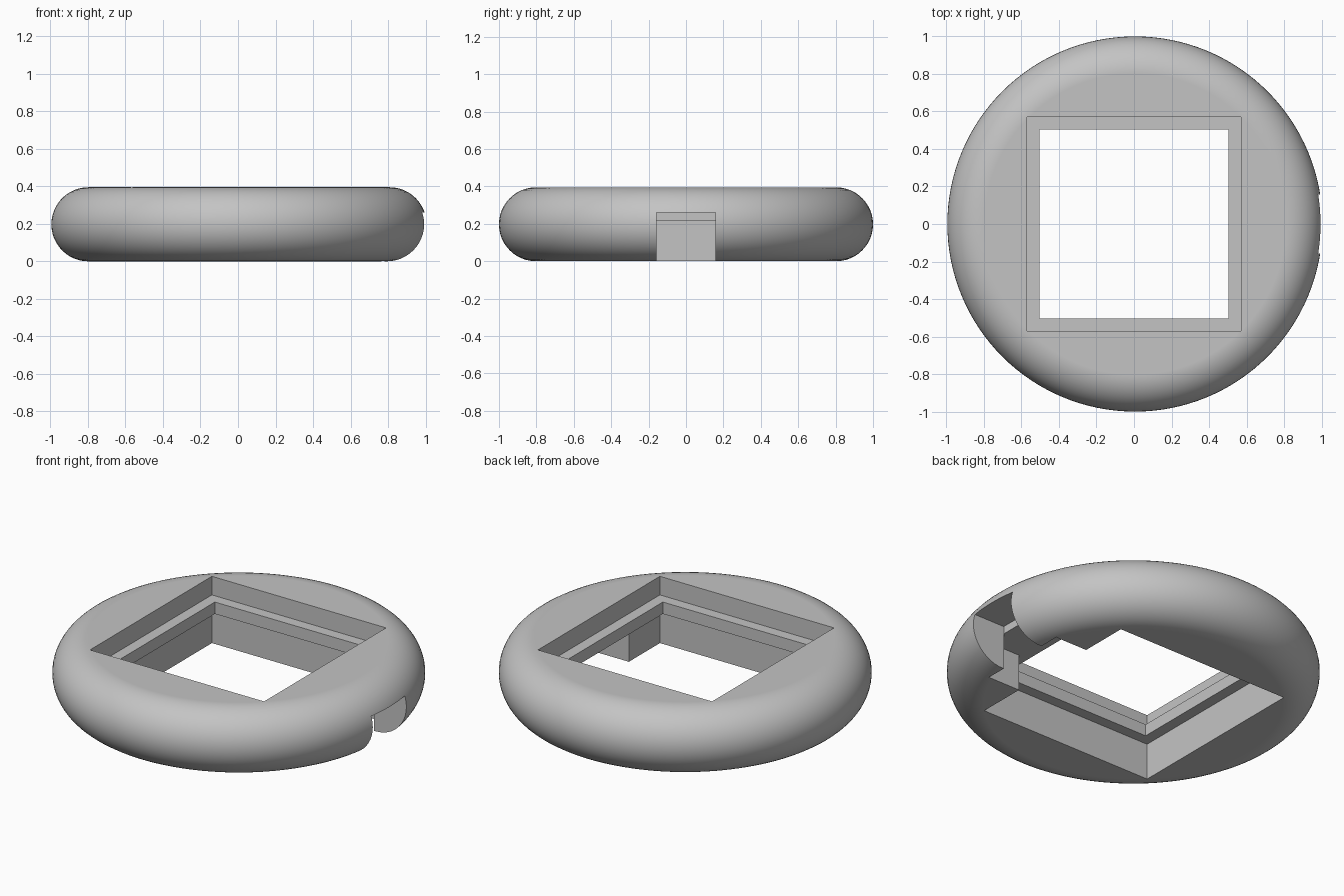
import bpy, bmesh, math

if "Cube" in bpy.data.objects:
    bpy.data.objects.remove(bpy.data.objects["Cube"], do_unlink=True)

HEIGHT = 0.395
ROUND = HEIGHT / 2
SHIFT = 0.005      # balances the width lost to the side notch

grey = bpy.data.materials.new("light_grey")
grey.use_nodes = True
GREY = (0.55, 0.55, 0.55, 1)
grey.diffuse_color = GREY
grey.node_tree.nodes["Principled BSDF"].inputs["Base Color"].default_value = GREY


def make_object(name, bm):
    mesh = bpy.data.meshes.new(name)
    bmesh.ops.recalc_face_normals(bm, faces=bm.faces)
    bm.to_mesh(mesh)
    bm.free()
    mesh.materials.append(grey)
    ob = bpy.data.objects.new(name, mesh)
    bpy.context.collection.objects.link(ob)
    return ob


def round_disc(name, segments=128, arc=24):
    """Solid disc with a half-round rim, lathed from rings of vertices."""
    bm = bmesh.new()
    rings = []
    for i in range(arc + 1):
        a = math.pi * (i / arc - 0.5)
        r = 1 - ROUND + ROUND * math.cos(a)
        z = ROUND + ROUND * math.sin(a)
        turns = [2 * math.pi * k / segments for k in range(segments)]
        rings.append([bm.verts.new((r * math.cos(t) + SHIFT, r * math.sin(t), z))
                      for t in turns])
    for low, high in zip(rings, rings[1:]):
        for k in range(segments):
            n = (k + 1) % segments
            bm.faces.new((low[k], low[n], high[n], high[k]))
    bm.faces.new(rings[0][::-1])
    bm.faces.new(rings[-1])
    return make_object(name, bm)


def cut_box(target, name, x, y, z):
    """Subtract a box given by its (min, max) ranges."""
    bm = bmesh.new()
    bmesh.ops.create_cube(bm, size=1)
    for v in bm.verts:
        v.co = [r[0] if c < 0 else r[1] for c, r in zip(v.co, (x, y, z))]
    cutter = make_object(name, bm)
    cutter.hide_render = True
    mod = target.modifiers.new(name, "BOOLEAN")
    mod.operation = "DIFFERENCE"
    mod.solver = "EXACT"
    mod.object = cutter
    bpy.context.view_layer.objects.active = target
    bpy.ops.object.modifier_apply(modifier=name)
    bpy.data.objects.remove(cutter, do_unlink=True)


base = round_disc("round_base")
wide, inner = (-0.57, 0.57), (-0.505, 0.505)

# Square opening: upper recess, lower recess and the thin lip between them
cut_box(base, "upper_recess", wide, wide, (0.285, 1))
cut_box(base, "lower_recess", wide, wide, (-1, 0.215))
cut_box(base, "through_hole", inner, inner, (-1, 1))

# Side port: wide inner pocket, then a narrow notch through the rim
cut_box(base, "port_pocket", (0.4, 0.78), (-0.28, 0.28), (-1, 0.215))
cut_box(base, "port_notch", (0.78, 2), (-0.157, 0.157), (-1, 0.26))

# Smooth rim with crisp cut edges
bpy.ops.object.select_all(action="DESELECT")
base.select_set(True)
bpy.context.view_layer.objects.active = base
bpy.ops.object.shade_smooth_by_angle(angle=math.radians(30))
weighted = base.modifiers.new("clean_normals", "WEIGHTED_NORMAL")
weighted.keep_sharp = True
